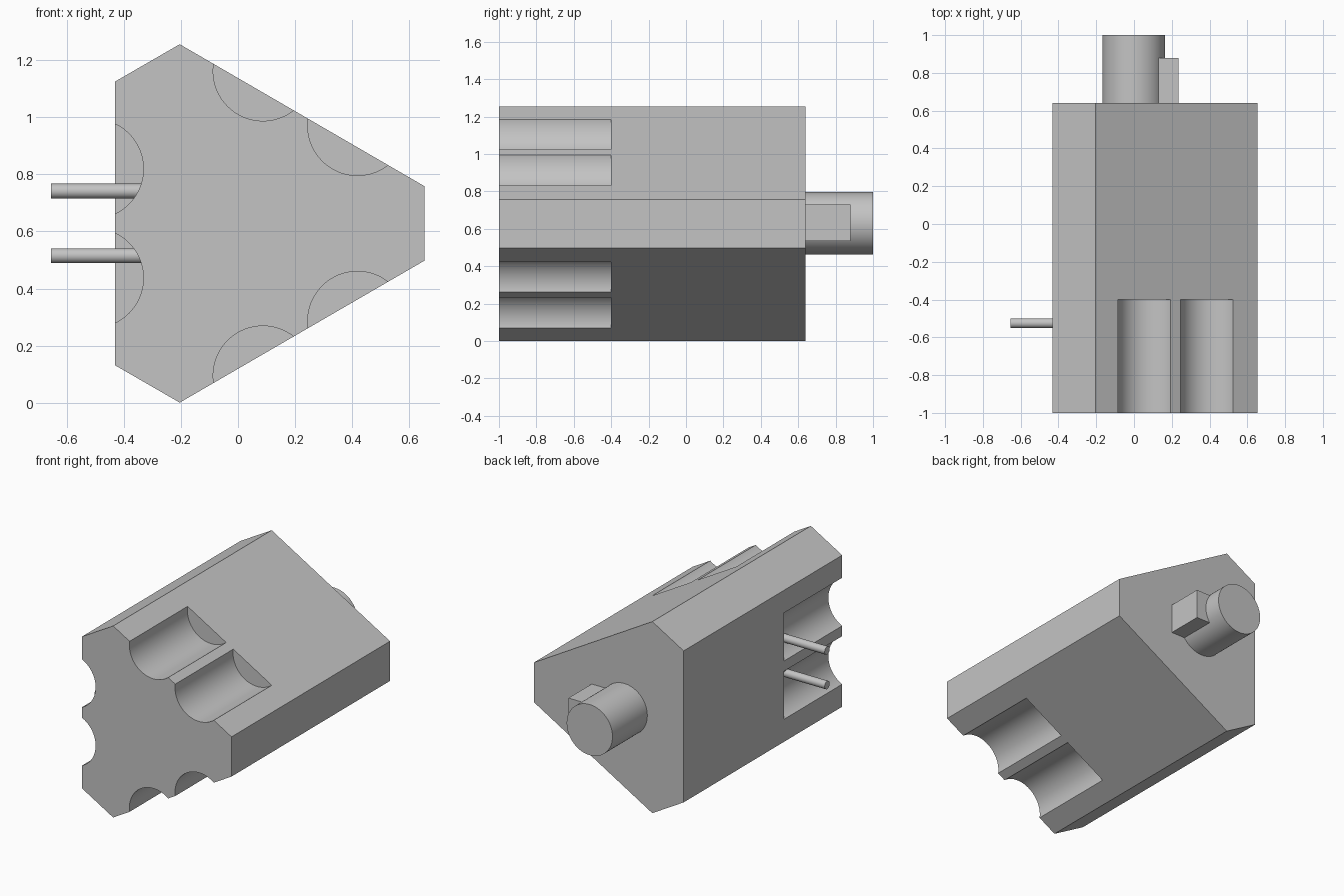
import bpy, bmesh, math
from mathutils import Matrix, Vector

cube = bpy.data.objects.get("Cube")
if cube:
    bpy.data.objects.remove(cube, do_unlink=True)

grey = bpy.data.materials.new("machined_grey")
grey.use_nodes = True
grey.diffuse_color = (0.55, 0.55, 0.55, 1)
grey.node_tree.nodes["Principled BSDF"].inputs["Base Color"].default_value = (0.55, 0.55, 0.55, 1)

AXIS_Z = 0.628          # height of the three-fold axis
FRONT, BACK = -1.0, 0.64


def add_object(name, bm):
    bmesh.ops.recalc_face_normals(bm, faces=bm.faces)
    mesh = bpy.data.meshes.new(name)
    bm.to_mesh(mesh)
    bm.free()
    mesh.materials.append(grey)
    obj = bpy.data.objects.new(name, mesh)
    bpy.context.collection.objects.link(obj)
    return obj


def cylinder(name, start, end, radius, sides=64):
    start, end = Vector(start), Vector(end)
    axis = end - start
    bm = bmesh.new()
    turn = axis.to_track_quat('Z', 'Y').to_matrix().to_4x4()
    bmesh.ops.create_cone(bm, cap_ends=True, segments=sides, radius1=radius, radius2=radius,
                          depth=axis.length, matrix=Matrix.Translation((start + end) / 2) @ turn)
    return add_object(name, bm)


def smooth(obj):
    bpy.ops.object.select_all(action='DESELECT')
    obj.select_set(True)
    bpy.context.view_layer.objects.active = obj
    bpy.ops.object.shade_smooth_by_angle(angle=math.radians(30))


# Body: triangular prism with cut-off corners
upper = [(0.653, 0.13), (-0.204, 0.627), (-0.431, 0.496)]
outline = upper + [(x, -z) for x, z in reversed(upper)]
bm = bmesh.new()
face = bm.faces.new([bm.verts.new((x, FRONT, AXIS_Z + z)) for x, z in outline])
extruded = bmesh.ops.extrude_face_region(bm, geom=[face])["geom"]
bmesh.ops.translate(bm, vec=(0, BACK - FRONT, 0),
                    verts=[v for v in extruded if isinstance(v, bmesh.types.BMVert)])
body = add_object("body", bm)

# Two round grooves in the front half of each long side
for angle in (60, 180, 300):
    a = math.radians(angle)
    for side in (-0.191, 0.191):
        x = 0.505 * math.cos(a) - side * math.sin(a)
        z = AXIS_Z + 0.505 * math.sin(a) + side * math.cos(a)
        cutter = cylinder("groove_cutter", (x, FRONT - 0.2, z), (x, -0.4, z), 0.174, 96)
        cutter.hide_render = True
        mod = body.modifiers.new("groove", 'BOOLEAN')
        mod.operation = 'DIFFERENCE'
        mod.solver = 'EXACT'
        mod.object = cutter
        bpy.context.view_layer.objects.active = body
        bpy.ops.object.modifier_apply(modifier=mod.name)
        bpy.data.objects.remove(cutter, do_unlink=True)
smooth(body)

# Rear shaft
smooth(cylinder("shaft", (-0.002, BACK - 0.02, 0.63), (-0.002, 1.0, 0.63), 0.166))

# Key block beside the shaft
bm = bmesh.new()
bmesh.ops.create_cube(bm, size=1, matrix=Matrix.Translation((0.168, 0.75, 0.632))
                      @ Matrix.Diagonal((0.134, 0.26, 0.194, 1)))
add_object("shaft_key", bm)

# Terminal pins out of the grooves
for name, z in (("upper_pin", 0.741), ("lower_pin", 0.515)):
    smooth(cylinder(name, (-0.3, -0.525, z), (-0.655, -0.525, z), 0.026, 32))
